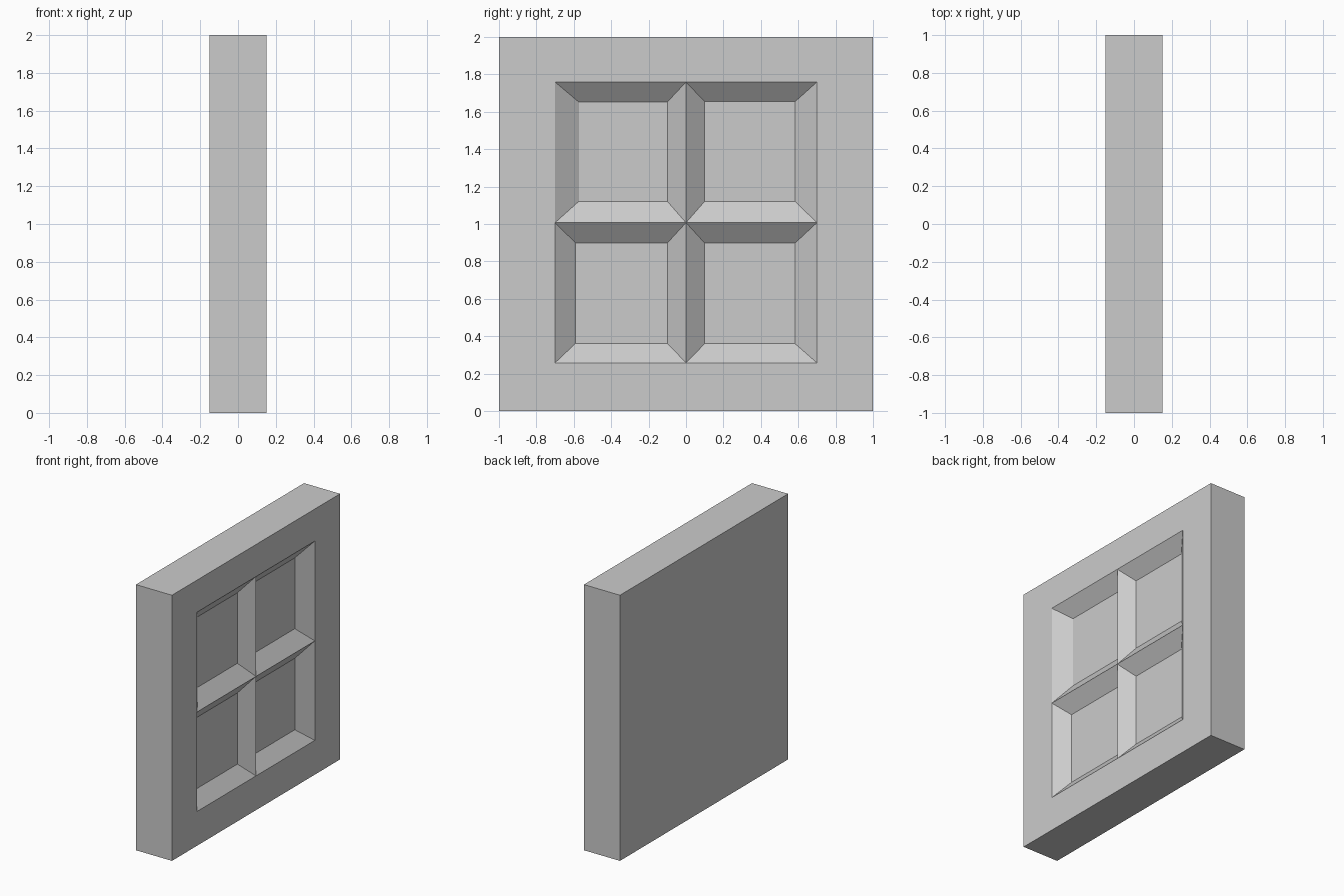
import bpy
import bmesh

cube = bpy.data.objects.get("Cube")
if cube:
    bpy.data.objects.remove(cube, do_unlink=True)

# One plain grey material
GREY = (0.6, 0.6, 0.6, 1.0)
grey = bpy.data.materials.new("plain_grey")
grey.use_nodes = True
grey.diffuse_color = GREY
bsdf = next(n for n in grey.node_tree.nodes if n.type == "BSDF_PRINCIPLED")
bsdf.inputs["Base Color"].default_value = GREY

HALF_DEPTH = 0.15
RECESS = 0.085
RIM_Y = (-0.7, 0.0, 0.7)
RIM_Z = (0.258, 1.007, 1.759)
# Pane edges (y low, y high, z low, z high), keyed by column and row
PANES = {
    (0, 0): (-0.59, -0.1, 0.362, 0.898),
    (1, 0): (0.1, 0.583, 0.36, 0.898),
    (0, 1): (-0.573, -0.1, 1.121, 1.652),
    (1, 1): (0.1, 0.583, 1.121, 1.654),
}

bm = bmesh.new()


def rectangle(x, y0, y1, z0, z1):
    """Four corners, counter-clockwise as seen from +x."""
    return [bm.verts.new((x, y, z))
            for y, z in ((y0, z0), (y1, z0), (y1, z1), (y0, z1))]


def bridge(outer, inner):
    """Join two four-cornered loops with quads."""
    for i in range(4):
        j = (i + 1) % 4
        bm.faces.new((outer[i], outer[j], inner[j], inner[i]))


# Slab body: flat back and four sides
front = rectangle(HALF_DEPTH, -1, 1, 0, 2)
back = rectangle(-HALF_DEPTH, -1, 1, 0, 2)
bridge(back, front)
bm.faces.new(reversed(back))

# Flat border around the window opening
rim = [[bm.verts.new((HALF_DEPTH, y, z)) for z in RIM_Z] for y in RIM_Y]
sides = (
    [rim[c][0] for c in range(3)],
    [rim[2][r] for r in range(3)],
    [rim[c][2] for c in (2, 1, 0)],
    [rim[0][r] for r in (2, 1, 0)],
)
for i, side in enumerate(sides):
    bm.faces.new([front[i], front[(i + 1) % 4]] + side[::-1])

# Four sunken panes with sloping walls meeting at sharp glazing bars
for (c, r), edges in PANES.items():
    opening = [rim[c][r], rim[c + 1][r], rim[c + 1][r + 1], rim[c][r + 1]]
    pane = rectangle(HALF_DEPTH - RECESS, *edges)
    bridge(opening, pane)
    bm.faces.new(pane)

bmesh.ops.recalc_face_normals(bm, faces=bm.faces)
mesh = bpy.data.meshes.new("window_panel")
bm.to_mesh(mesh)
bm.free()
mesh.materials.append(grey)
panel = bpy.data.objects.new("window_panel", mesh)
bpy.context.collection.objects.link(panel)
